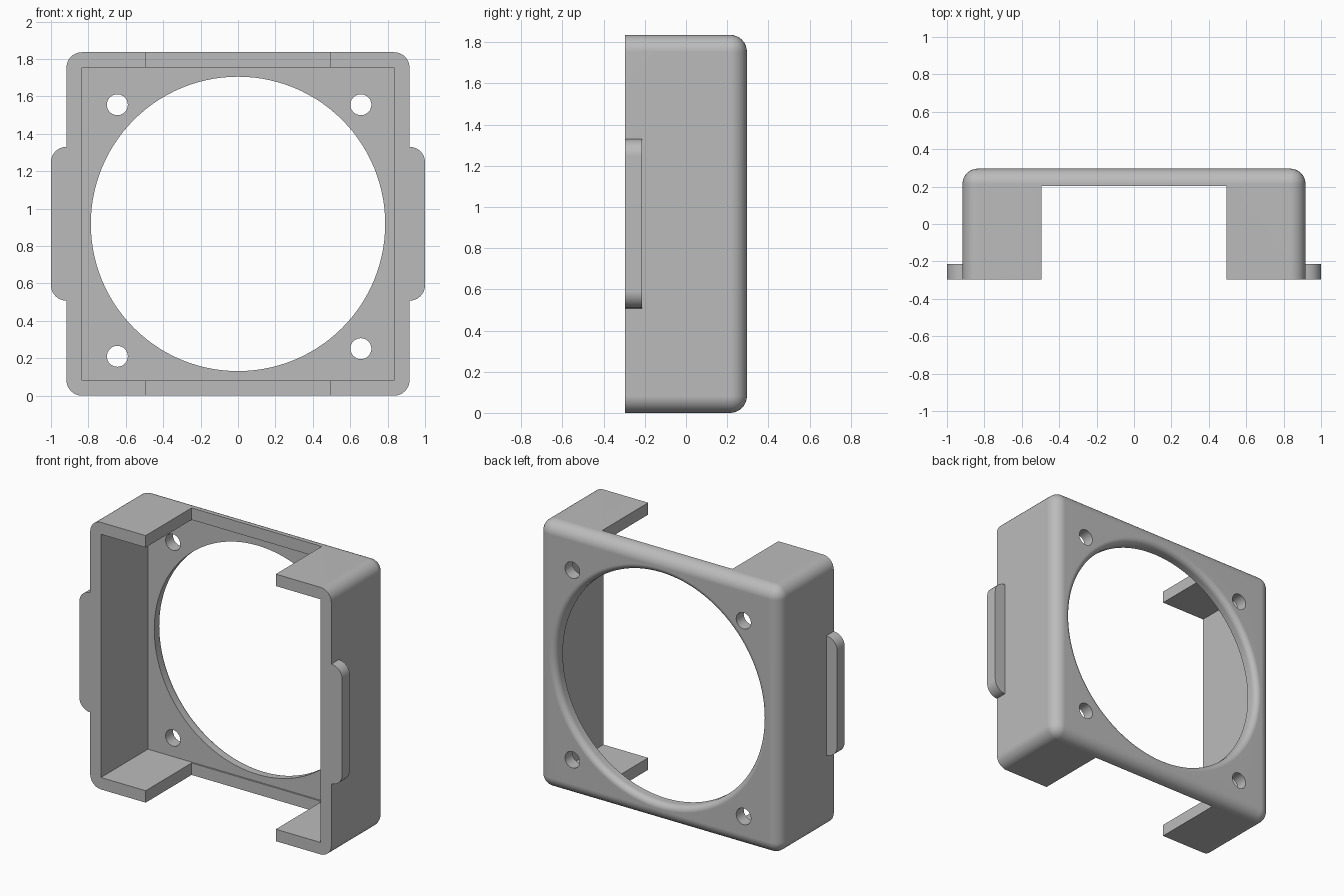
import bpy, bmesh, math
from mathutils import Vector

if "Cube" in bpy.data.objects:
    bpy.data.objects.remove(bpy.data.objects["Cube"])

W, H, D = 0.917, 1.836, 0.296      # half width, height, half depth
T = 0.082                          # wall thickness and corner radius
CZ = H / 2

grey = bpy.data.materials.new("plain grey")
grey.diffuse_color = (0.5, 0.5, 0.5, 1)
grey.use_nodes = True
grey.node_tree.nodes["Principled BSDF"].inputs["Base Color"].default_value = grey.diffuse_color


def finish(name, bm):
    bmesh.ops.recalc_face_normals(bm, faces=bm.faces[:])
    me = bpy.data.meshes.new(name)
    bm.to_mesh(me)
    bm.free()
    me.materials.append(grey)
    ob = bpy.data.objects.new(name, me)
    bpy.context.collection.objects.link(ob)
    return ob


def box(name, lo, hi, rounded=None):
    """Box between two corners; edges picked by rounded(a, b) get a fillet."""
    bm = bmesh.new()
    bmesh.ops.create_cube(bm, size=1)
    for v in bm.verts:
        v.co = Vector([lo[i] if v.co[i] < 0 else hi[i] for i in range(3)])
    if rounded:
        edges = [e for e in bm.edges if rounded(e.verts[0].co, e.verts[1].co)]
        bmesh.ops.bevel(bm, geom=edges, offset=T, segments=8, profile=0.5,
                        affect='EDGES', clamp_overlap=False)
    return finish(name, bm)


def lathe(name, x, z, profile, sides):
    """Closed solid turned about the y direction; profile is (radius, y)."""
    bm = bmesh.new()
    rings = []
    for r, y in profile:
        rings.append([bm.verts.new((x + r * math.cos(2 * math.pi * i / sides), y,
                                    z + r * math.sin(2 * math.pi * i / sides)))
                      for i in range(sides)])
    for a, b in zip(rings, rings[1:]):
        for i in range(sides):
            j = (i + 1) % sides
            bm.faces.new((a[i], a[j], b[j], b[i]))
    bm.faces.new(rings[0])
    bm.faces.new(rings[-1])
    return finish(name, bm)


def combine(target, tool, operation):
    tool.hide_render = True
    mod = target.modifiers.new("combine", 'BOOLEAN')
    mod.operation, mod.solver, mod.object = operation, 'EXACT', tool
    bpy.context.view_layer.objects.active = target
    bpy.ops.object.modifier_apply(modifier=mod.name)
    bpy.data.objects.remove(tool, do_unlink=True)


# Outer shell: rounded corners along y and a rounded back rim
def shell_edge(a, b):
    return abs(a.y - b.y) > 0.1 or (a.y > 0 and b.y > 0)


shell = box("fan_frame", (-W, -D, 0), (W, D, H), shell_edge)

# Mounting tabs on both sides
for s in (-1, 1):
    x0, x1 = sorted((s * 0.87, s * 1.0))
    tab = box("side_tab", (x0, -D, 0.508), (x1, -D + T, 1.33),
              lambda a, b: abs(a.y - b.y) > 0.01 and abs(a.x) > 0.95)
    combine(shell, tab, 'UNION')

# Inner cavity, and the gap through the top and bottom walls
combine(shell, box("cavity", (T - W, -1, T), (W - T, D - T, H - T)), 'DIFFERENCE')
combine(shell, box("wall_gap", (-0.495, -1, -1), (0.495, 0.203, 3)), 'DIFFERENCE')

# Round fan opening with a rounded back lip
R, F = 0.787, 0.04
lip = [(R + F - F * math.cos(t), D - F + F * math.sin(t))
       for t in (math.pi / 2 * i / 6 for i in range(7))]
opening = lathe("fan_opening", 0, CZ, [(R, 0)] + lip + [(R + F, D + 0.1)], 112)
combine(shell, opening, 'DIFFERENCE')

# Screw holes
for x, z in ((-0.645, 0.21), (-0.645, 1.555), (0.657, 0.251), (0.657, 1.555)):
    combine(shell, lathe("screw_hole", x, z, [(0.056, 0), (0.056, 1)], 32), 'DIFFERENCE')

# Smooth fillets, crisp edges
bpy.ops.object.select_all(action='DESELECT')
shell.select_set(True)
bpy.context.view_layer.objects.active = shell
bpy.ops.object.shade_smooth_by_angle(angle=math.radians(30))
weighted = shell.modifiers.new("even_normals", 'WEIGHTED_NORMAL')
weighted.keep_sharp = True
